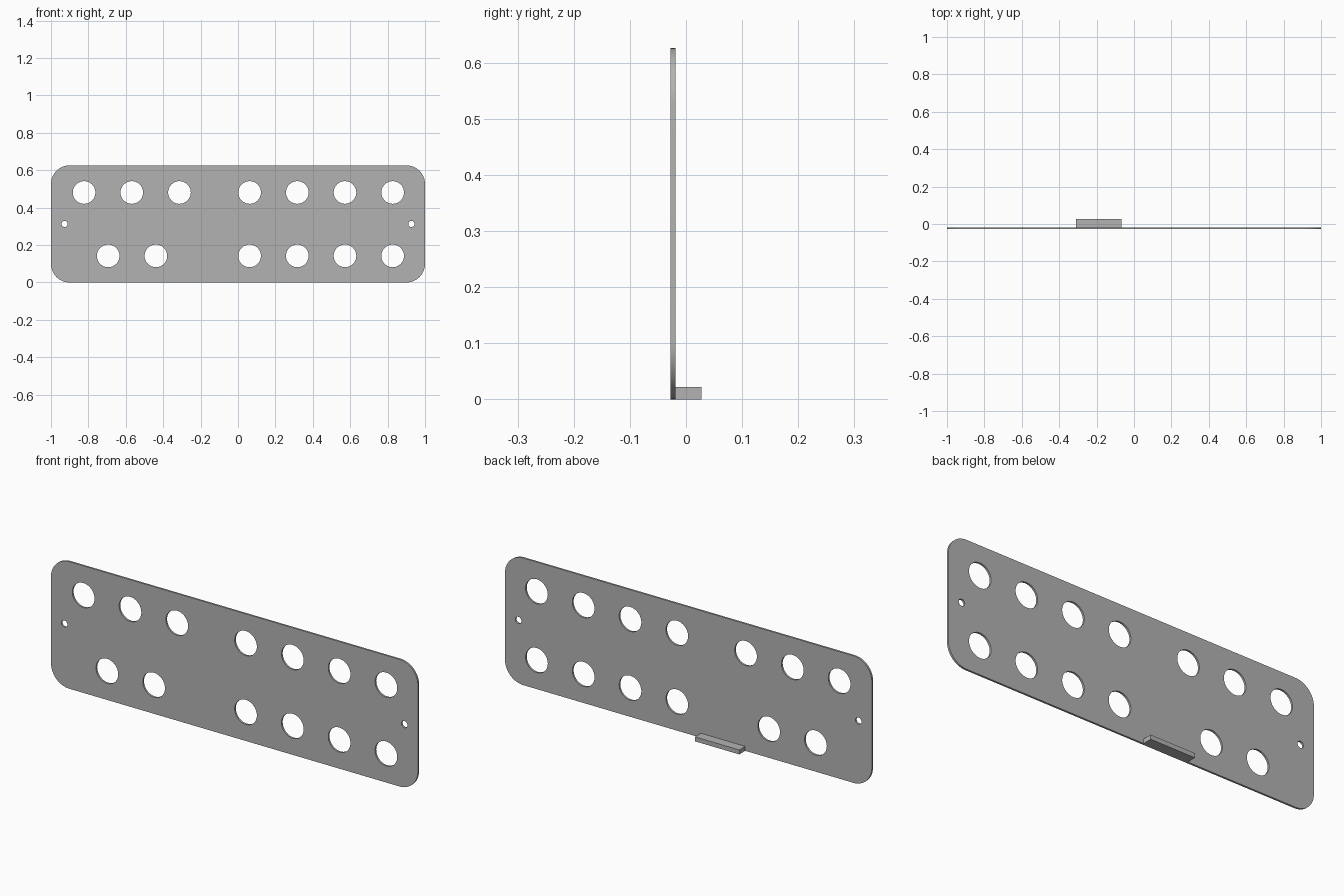
import bpy, bmesh
from math import sin, cos, pi, radians
from mathutils import Matrix

if "Cube" in bpy.data.objects:
    bpy.data.objects.remove(bpy.data.objects["Cube"])

HEIGHT, CORNER = 0.626, 0.1
Y_FRONT, Y_BACK, Y_TAB = -0.028, -0.0185, 0.028

# Dark grey finish shared by both parts
grey = bpy.data.materials.new("dark_grey")
grey.diffuse_color = (0.45, 0.45, 0.45, 1)
grey.use_nodes = True
grey.node_tree.nodes["Principled BSDF"].inputs["Base Color"].default_value = grey.diffuse_color


def arc(cx, cz, r, start, sweep, n):
    return [(cx + r * cos(start + sweep * i / n), cz + r * sin(start + sweep * i / n))
            for i in range(n + 1)]


def circle(cx, cz, r, n=48):
    return arc(cx, cz, r, 0, 2 * pi, n)[:-1]


# Rounded plate outline
outline = []
for k, (sx, top) in enumerate([(1, 1), (-1, 1), (-1, 0), (1, 0)]):
    cz = HEIGHT - CORNER if top else CORNER
    outline += arc(sx * (1 - CORNER), cz, CORNER, k * pi / 2, pi / 2, 16)

# Large holes in two rows, and a small screw hole at each end
right_columns = [0.062, 0.317, 0.572, 0.827]
loops = [outline]
loops += [circle(x, 0.481, 0.0605) for x in [-0.823, -0.568, -0.313] + right_columns]
loops += [circle(x, 0.142, 0.0605) for x in [-0.694, -0.439] + right_columns]
loops += [circle(x, HEIGHT / 2, 0.0165, 32) for x in (-0.927, 0.927)]

# Plate: filled 2D curve with thickness, turned upright
curve = bpy.data.curves.new("plate", 'CURVE')
curve.dimensions = '2D'
curve.fill_mode = 'BOTH'
curve.extrude = (Y_BACK - Y_FRONT) / 2
for pts in loops:
    s = curve.splines.new('POLY')
    s.points.add(len(pts) - 1)
    for p, (x, z) in zip(s.points, pts):
        p.co = (x, z, 0, 1)
    s.use_cyclic_u = True
plate = bpy.data.objects.new("plate", curve)
bpy.context.collection.objects.link(plate)
bpy.context.view_layer.objects.active = plate
plate.select_set(True)
bpy.ops.object.convert(target='MESH')
plate = bpy.context.object

bm = bmesh.new()
bm.from_mesh(plate.data)
bmesh.ops.remove_doubles(bm, verts=bm.verts, dist=1e-5)
bm.transform(Matrix.Translation((0, (Y_FRONT + Y_BACK) / 2, 0)) @ Matrix.Rotation(pi / 2, 4, 'X'))
bmesh.ops.recalc_face_normals(bm, faces=bm.faces)
bm.to_mesh(plate.data)
bm.free()
plate.data.materials.clear()
plate.data.materials.append(grey)
bpy.ops.object.shade_smooth_by_angle(angle=radians(30))

# Small ledge tab behind the bottom edge
x0, x1, tab_h = -0.31, -0.068, 0.022
bpy.ops.mesh.primitive_cube_add(size=1, location=((x0 + x1) / 2, (Y_BACK + Y_TAB) / 2, tab_h / 2))
tab = bpy.context.object
tab.name = "bottom_tab"
tab.scale = (x1 - x0, Y_TAB - Y_BACK, tab_h)
bpy.ops.object.transform_apply(location=False, rotation=False, scale=True)
tab.data.materials.append(grey)
